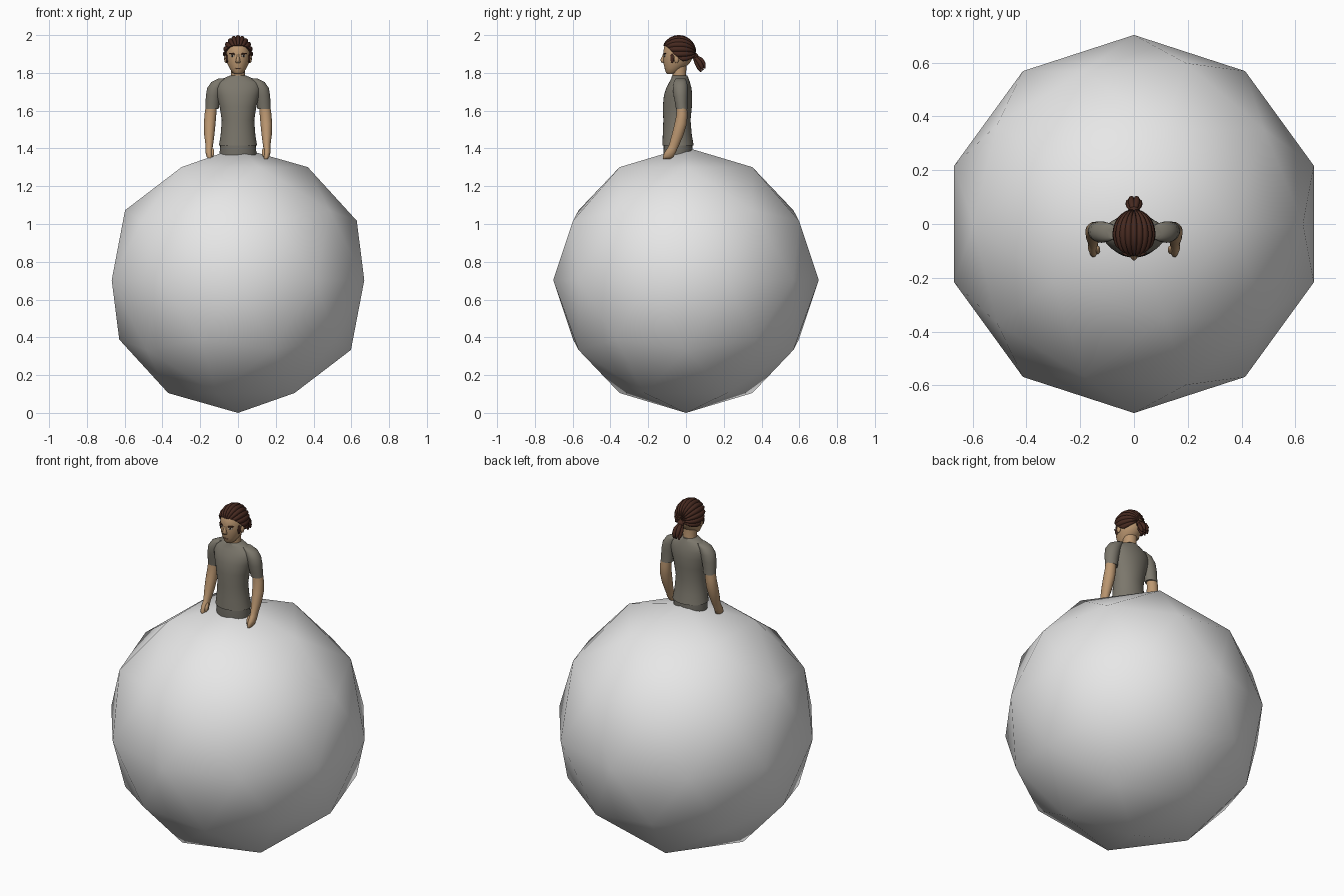
import bpy
import bmesh
from math import sin, cos, radians, pi

cube = bpy.data.objects.get("Cube")
if cube:
    bpy.data.objects.remove(cube, do_unlink=True)


def material(name, r, g, b):
    m = bpy.data.materials.new(name)
    m.use_nodes = True
    m.diffuse_color = (r, g, b, 1)
    m.node_tree.nodes["Principled BSDF"].inputs["Base Color"].default_value = (r, g, b, 1)
    return m


GREY = material("pale_grey", 0.8, 0.8, 0.8)
SHIRT = material("shirt_grey", 0.20, 0.185, 0.15)
SHORTS = material("shorts_grey", 0.17, 0.16, 0.135)
SKIN = material("skin", 0.50, 0.31, 0.165)
HAIR = material("dark_brown_hair", 0.061, 0.022, 0.014)
LIP = material("lip", 0.25, 0.12, 0.07)
WHITE = material("eye_white", 0.6, 0.56, 0.5)
DARK = material("dark_detail", 0.015, 0.01, 0.008)


def finish(name, bm, mat, angle=60):
    bmesh.ops.recalc_face_normals(bm, faces=bm.faces)
    mesh = bpy.data.meshes.new(name)
    bm.to_mesh(mesh)
    bm.free()
    mesh.materials.append(mat)
    ob = bpy.data.objects.new(name, mesh)
    bpy.context.collection.objects.link(ob)
    bpy.ops.object.select_all(action="DESELECT")
    ob.select_set(True)
    bpy.context.view_layer.objects.active = ob
    bpy.ops.object.shade_smooth_by_angle(angle=radians(angle))
    return ob


def loft(name, rings, mat, side=1, n=24):
    """Skin horizontal ellipses given as (x, y, z, x radius, y radius)."""
    bm = bmesh.new()
    loops = []
    for x, y, z, rx, ry in rings:
        loops.append([bm.verts.new((side * (x + rx * cos(2 * pi * i / n)),
                                    y + ry * sin(2 * pi * i / n), z)) for i in range(n)])
    for a, b in zip(loops, loops[1:]):
        for i in range(n):
            j = (i + 1) % n
            bm.faces.new((a[i], a[j], b[j], b[i]))
    bm.faces.new(loops[0])
    bm.faces.new(loops[-1])
    return finish(name, bm, mat)


def ellipsoid(name, loc, size, mat, rot=(0, 0, 0)):
    bm = bmesh.new()
    bmesh.ops.create_uvsphere(bm, u_segments=16, v_segments=10, radius=1)
    ob = finish(name, bm, mat, 180)
    ob.location, ob.scale, ob.rotation_euler = loc, size, rot
    return ob


# Large faceted ball
R = 0.703
bm = bmesh.new()
bmesh.ops.create_icosphere(bm, subdivisions=2, radius=R)
ball = finish("ball", bm, GREY, 180)
ball.location.z = R

# Torso
loft("shorts", [(0, -.042, 1.30, .094, .074), (0, -.042, 1.38, .097, .078),
                (0, -.042, 1.43, .094, .075)], SHORTS)
loft("shirt", [(0, -.042, 1.415, .101, .083), (0, -.046, 1.47, .092, .077),
               (0, -.048, 1.55, .086, .072), (0, -.046, 1.62, .097, .077),
               (0, -.042, 1.68, .112, .075), (0, -.038, 1.72, .120, .067),
               (0, -.034, 1.75, .112, .055), (0, -.032, 1.77, .08, .046),
               (0, -.033, 1.785, .045, .041)], SHIRT, n=32)
loft("neck", [(0, -.032, 1.74, .042, .042), (0, -.036, 1.79, .037, .036),
              (0, -.036, 1.86, .040, .040)], SKIN)

# Head and nose
loft("head", [(0, -.077, 1.793, .018, .022), (0, -.073, 1.803, .031, .034),
              (0, -.063, 1.825, .045, .050), (0, -.050, 1.85, .057, .069),
              (0, -.043, 1.88, .065, .078), (0, -.040, 1.91, .066, .080),
              (0, -.040, 1.94, .060, .075), (0, -.040, 1.97, .042, .050)], SKIN, n=32)
loft("nose", [(0, -.108, 1.851, .008, .008), (0, -.119, 1.856, .013, .012),
              (0, -.122, 1.868, .011, .014), (0, -.118, 1.885, .007, .010),
              (0, -.114, 1.903, .006, .006)], SKIN, n=12)
ellipsoid("mouth", (0, -.1115, 1.824), (.016, .003, .003), LIP)

# Mirrored parts
for side, word in ((1, "left"), (-1, "right")):
    loft(word + "_sleeve", [(.080, -.030, 1.770, .025, .026), (.104, -.030, 1.752, .037, .035),
                            (.121, -.030, 1.72, .042, .040), (.130, -.028, 1.68, .040, .038),
                            (.135, -.025, 1.64, .037, .033), (.138, -.022, 1.608, .035, .031)],
         SHIRT, side)
    loft(word + "_arm", [(.140, -.022, 1.64, .029, .026), (.146, -.021, 1.58, .031, .029),
                         (.150, -.028, 1.53, .031, .033), (.152, -.045, 1.47, .027, .031),
                         (.152, -.062, 1.42, .020, .027), (.153, -.072, 1.40, .018, .027),
                         (.153, -.083, 1.38, .019, .030), (.151, -.094, 1.357, .016, .029),
                         (.148, -.102, 1.343, .009, .018)], SKIN, side)
    ellipsoid(word + "_thumb", (side * .135, -.096, 1.378), (.009, .012, .026), SKIN,
              (radians(-25), 0, 0))
    ellipsoid(word + "_ear", (side * .064, -.050, 1.873), (.009, .013, .021), SKIN)
    ellipsoid(word + "_sideburn", (side * .058, -.073, 1.878), (.007, .010, .026), HAIR)
    turn = (0, 0, side * radians(22))
    ellipsoid(word + "_eye", (side * .030, -.1125, 1.890), (.012, .003, .005), WHITE, turn)
    ellipsoid(word + "_iris", (side * .030, -.1145, 1.890), (.005, .003, .005), DARK, turn)
    ellipsoid(word + "_brow", (side * .031, -.1135, 1.902), (.018, .004, .004), HAIR,
              (0, side * radians(-6), side * radians(22)))

# Ridged hair swept from the hairline to the tie
STRANDS, PER, ROWS, REACH = 13, 6, 18, 122
bm = bmesh.new()
grid = []
for i in range(STRANDS * PER + 1):
    a_deg = -REACH + 2 * REACH * i / (STRANDS * PER)
    a = radians(a_deg)
    ridge = .008 * abs(sin(pi * i / PER)) ** .6
    start = 25 + 45 * (a_deg / 90) ** 2
    row = []
    for k in range(-1, ROWS + 1):
        t = radians(start + (172 - start) * max(k, 0) / ROWS)
        g = -.014 if k < 0 else ridge * (.6 if k == 0 else 1)
        row.append(bm.verts.new(((.072 + g) * sin(t) * sin(a),
                                 -.038 - (.085 + g) * cos(t),
                                 1.905 + (.087 + g) * sin(t) * cos(a))))
    grid.append(row)
for a, b in zip(grid, grid[1:]):
    for k in range(ROWS + 1):
        bm.faces.new((a[k], b[k], b[k + 1], a[k + 1]))
finish("hair", bm, HAIR, 50)

# Tie and ponytail of thick locks
ellipsoid("hair_tie", (0, .047, 1.890), (.020, .016, .020), HAIR, (radians(45), 0, 0))
locks = [(0, 0)] + [(cos(i * pi / 3), sin(i * pi / 3)) for i in range(6)]
for i, (u, v) in enumerate(locks):
    cu = bpy.data.curves.new("ponytail_lock_%d" % (i + 1), "CURVE")
    cu.dimensions = "3D"
    cu.bevel_depth = .011
    cu.bevel_resolution = 2
    cu.use_fill_caps = True
    sp = cu.splines.new("POLY")
    path = [(.03, 1.895, .004, .7), (.052, 1.880, .008, .9), (.070, 1.858, .019, 1.1),
            (.082, 1.836, .020, 1.0), (.090, 1.815, .016, .4)]
    sp.points.add(len(path) - 1)
    for p, (y, z, spread, rad) in zip(sp.points, path):
        p.co = (u * spread, y + v * spread * .7, z + v * spread * .6, 1)
        p.radius = rad
    sp.use_smooth = True
    cu.materials.append(HAIR)
    bpy.context.collection.objects.link(bpy.data.objects.new(cu.name, cu))
